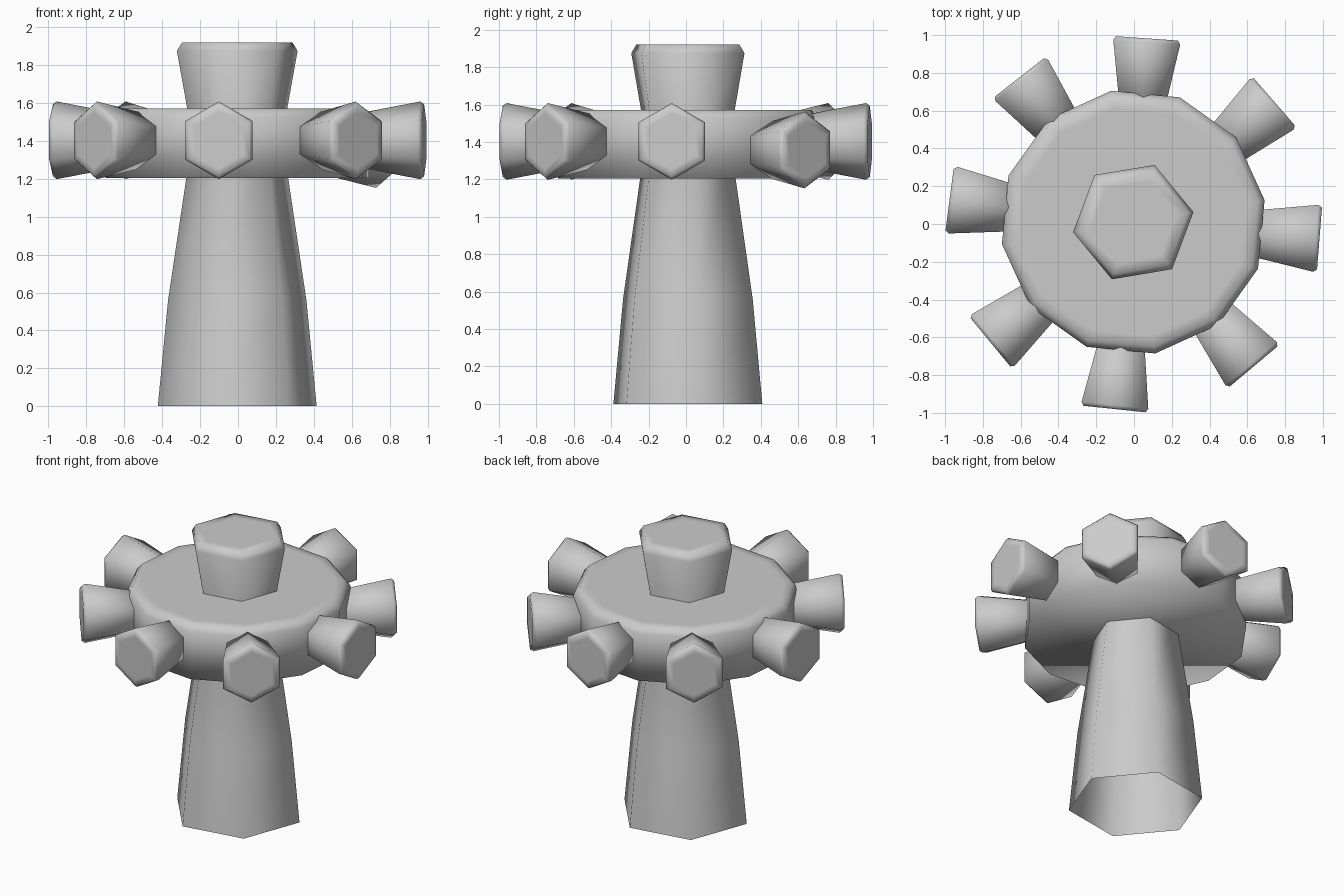
import bpy, bmesh
from math import cos, sin, pi, radians
from mathutils import Matrix

cube = bpy.data.objects.get("Cube")
if cube:
    bpy.data.objects.remove(cube, do_unlink=True)

# One plain grey for everything
grey = bpy.data.materials.new("plain grey")
grey.use_nodes = True
grey.diffuse_color = (0.6, 0.6, 0.6, 1)
grey.node_tree.nodes["Principled BSDF"].inputs["Base Color"].default_value = (0.6, 0.6, 0.6, 1)


def lathe(name, profile, sides, turn, matrix, cap_start=True):
    """Smooth many-sided solid from (radius, height) rings along local z."""
    bm = bmesh.new()
    rings = []
    for r, h in profile:
        angles = [turn + 2 * pi * i / sides for i in range(sides)]
        rings.append([bm.verts.new((r * cos(a), r * sin(a), h)) for a in angles])
    for low, high in zip(rings, rings[1:]):
        for i in range(sides):
            j = (i + 1) % sides
            bm.faces.new((low[i], low[j], high[j], high[i]))
    bm.faces.new(rings[-1])
    if cap_start:
        bm.faces.new(rings[0][::-1])
    for f in bm.faces:
        f.smooth = True
    mesh = bpy.data.meshes.new(name)
    bm.to_mesh(mesh)
    bm.free()
    mesh.materials.append(grey)
    obj = bpy.data.objects.new(name, mesh)
    obj.matrix_world = matrix
    bpy.context.collection.objects.link(obj)
    return obj


centre = Matrix.Translation((-0.004, 0.01, 0))

# Hexagonal shaft, open underneath, flaring to a bevelled head
lathe("shaft", [(0.425, 0), (0.37, 0.56), (0.24, 1.42), (0.323, 1.875),
                (0.295, 1.92), (0.23, 1.92)], 6, radians(9.5), centre, cap_start=False)

# Twelve-sided wheel with a bevelled upper rim
lathe("wheel", [(0.705, 1.205), (0.705, 1.53), (0.67, 1.57), (0.61, 1.57)],
      12, radians(9.5), centre)

# Eight flared hexagonal pegs around the wheel, one set a little lower
peg = [(0.135, 0.6), (0.205, 0.965), (0.19, 0.985), (0.15, 0.985)]
for n, angle in enumerate((-4.5, 41, 86, 128, 172.5, 219.5, 264, 310)):
    height = 1.357 if n == 1 else 1.403
    place = (Matrix.Translation((0, 0, height))
             @ Matrix.Rotation(radians(angle), 4, "Z")
             @ Matrix.Rotation(pi / 2, 4, "Y"))
    lathe(f"peg_{n + 1}", peg, 6, 0, place)
